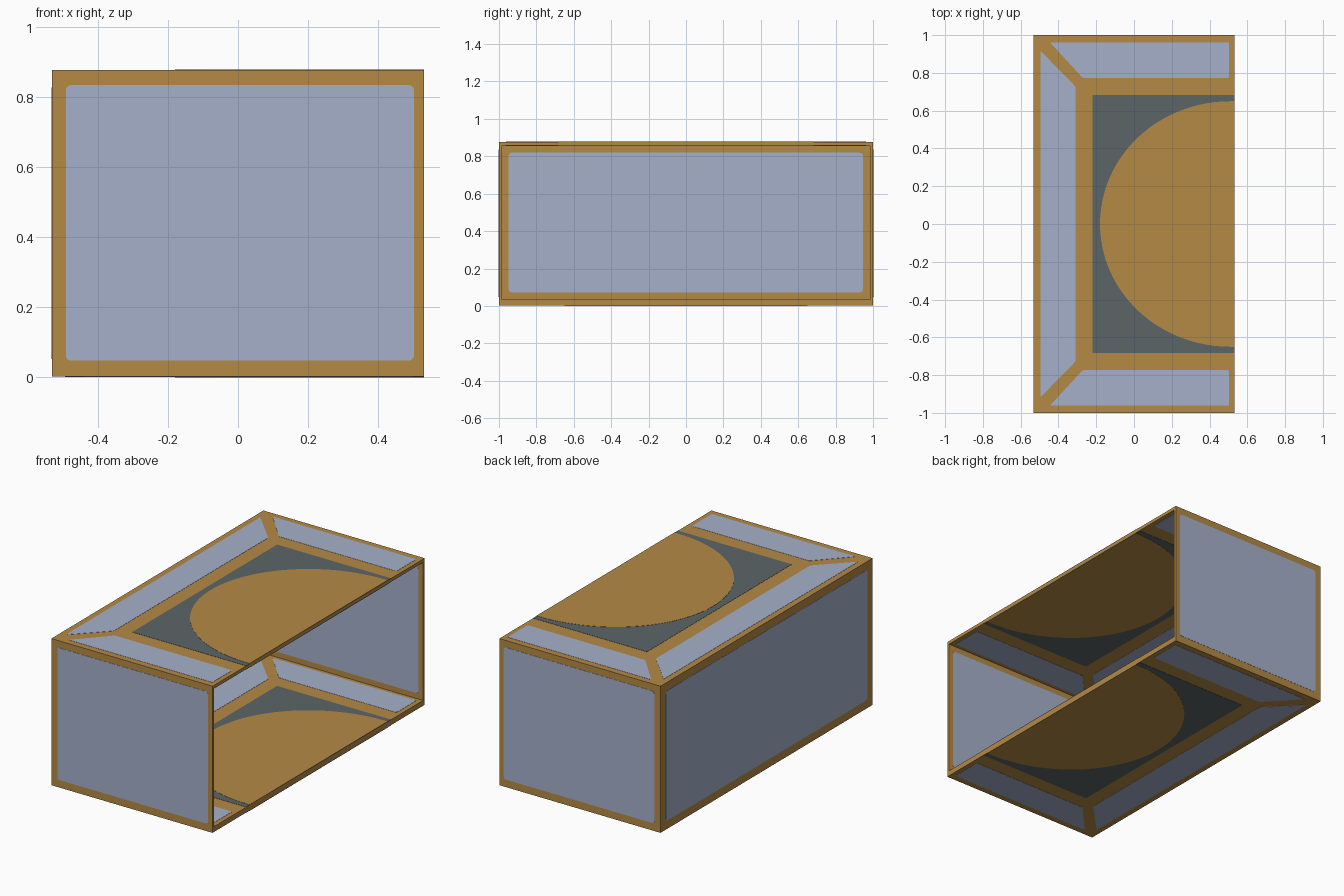
import bpy, bmesh, math

if "Cube" in bpy.data.objects:
    bpy.data.objects.remove(bpy.data.objects["Cube"])

HX, HY, H = 0.532, 1.0, 0.875      # half width, half length, height
T, FLOOR, LID = 0.015, 0.032, 0.02  # wall, floor and lid thickness
E = 0.0012                          # height of a painted plate


def material(name, rgb):
    m = bpy.data.materials.new(name)
    m.diffuse_color = (*rgb, 1)
    m.use_nodes = True
    m.node_tree.nodes["Principled BSDF"].inputs["Base Color"].default_value = m.diffuse_color
    return m


wood = material("tan wood", (0.462, 0.254, 0.060))
blue = material("pale blue", (0.381, 0.434, 0.597))
grey = material("slate grey", (0.107, 0.130, 0.136))

AXES = {
    "z": lambda u, v, h: (u, v, h),
    "y": lambda u, v, h: (u, h, v),
    "x": lambda u, v, h: (h, u, v),
}


def prism(name, pts, h0, h1, axis, mat, radius=0.0):
    """Extrude a flat outline from h0 to h1 along an axis, with optional rounded corners."""
    bm = bmesh.new()
    f = bm.faces.new([bm.verts.new((u, v, 0)) for u, v in pts])
    if radius:
        bmesh.ops.bevel(bm, geom=bm.verts[:], offset=radius, segments=3,
                        profile=0.5, affect='VERTICES')
    outline = [v.co.copy() for v in bm.faces[:][0].verts]
    bm.free()
    bm = bmesh.new()
    fn = AXES[axis]
    a = [bm.verts.new(fn(p.x, p.y, h0)) for p in outline]
    b = [bm.verts.new(fn(p.x, p.y, h1)) for p in outline]
    bm.faces.new(a)
    bm.faces.new(b)
    for i in range(len(a)):
        j = (i + 1) % len(a)
        bm.faces.new((a[i], a[j], b[j], b[i]))
    bmesh.ops.recalc_face_normals(bm, faces=bm.faces[:])
    me = bpy.data.meshes.new(name)
    bm.to_mesh(me)
    bm.free()
    me.materials.append(mat)
    ob = bpy.data.objects.new(name, me)
    bpy.context.collection.objects.link(ob)
    return ob


def rect(u0, u1, v0, v1):
    return [(u0, v0), (u1, v0), (u1, v1), (u0, v1)]


def plate(name, pts, h, side, axis, mat, radius=0.0, lift=E):
    """Thin painted plate on the surface at h, facing side (+1 or -1)."""
    prism(name, pts, h - side * 0.002, h + side * lift, axis, mat, radius)


# Shell: floor, lid, two side walls and the closed end wall; +x is open
prism("floor", rect(-HX, HX, -HY, HY), 0, FLOOR, "z", wood)
prism("lid", rect(-HX, HX, -HY, HY), H - LID, H, "z", wood)
prism("front_wall", rect(-HX, HX, FLOOR, H - LID), -HY, -HY + T, "y", wood)
prism("back_wall", rect(-HX, HX, FLOOR, H - LID), HY - T, HY, "y", wood)
prism("end_wall", rect(-HY + T, HY - T, FLOOR, H - LID), -HX, -HX + T, "x", wood)

# Blue panels on both faces of each wall (floor and lid edges complete the frame)
for s, name in ((-1, "front"), (1, "back")):
    plate(name + "_outer_panel", rect(-0.492, 0.503, 0.045, 0.833), s * HY, s, "y", blue, 0.015)
    plate(name + "_inner_panel", rect(-0.492, 0.503, 0.065, 0.82), s * (HY - T), -s, "y", blue, 0.015)
plate("end_outer_panel", rect(-0.952, 0.952, 0.05, 0.825), -HX, -1, "x", blue, 0.02)
plate("end_inner_panel", rect(-0.95, 0.947, 0.07, 0.817), -HX + T, 1, "x", blue, 0.02)

# Pattern of floor and lid: mitred border panels, grey field, half disc
end_strip = [(-0.495, -0.917), (-0.31, -0.728), (-0.31, 0.728), (-0.495, 0.917)]
side_strip = [(-0.445, 0.962), (-0.272, 0.774), (0.504, 0.774), (0.504, 0.962)]
RX, RY, CX = 0.69, 0.65, 0.51
disc = [(HX, RY)]
disc += [(CX + RX * math.cos(t), RY * math.sin(t))
         for t in (math.pi * (0.5 + i / 48) for i in range(49))]
disc += [(HX, -RY)]

for name, h, s in (("lid_top", H, 1), ("lid_underside", H - LID, -1),
                   ("floor_top", FLOOR, 1), ("floor_underside", 0, -1)):
    plate(name + "_end_strip", end_strip, h, s, "z", blue, 0.008)
    for k, side in ((-1, "front"), (1, "back")):
        plate(f"{name}_{side}_strip", [(x, k * y) for x, y in side_strip], h, s, "z", blue, 0.008)
    plate(name + "_grey_field", rect(-0.22, HX, -0.683, 0.683), h, s, "z", grey)
    plate(name + "_half_disc", disc, h, s, "z", wood, lift=2 * E)

# Lift everything so the underside plates rest on z = 0
for ob in bpy.context.collection.objects:
    ob.location.z += 2 * E
